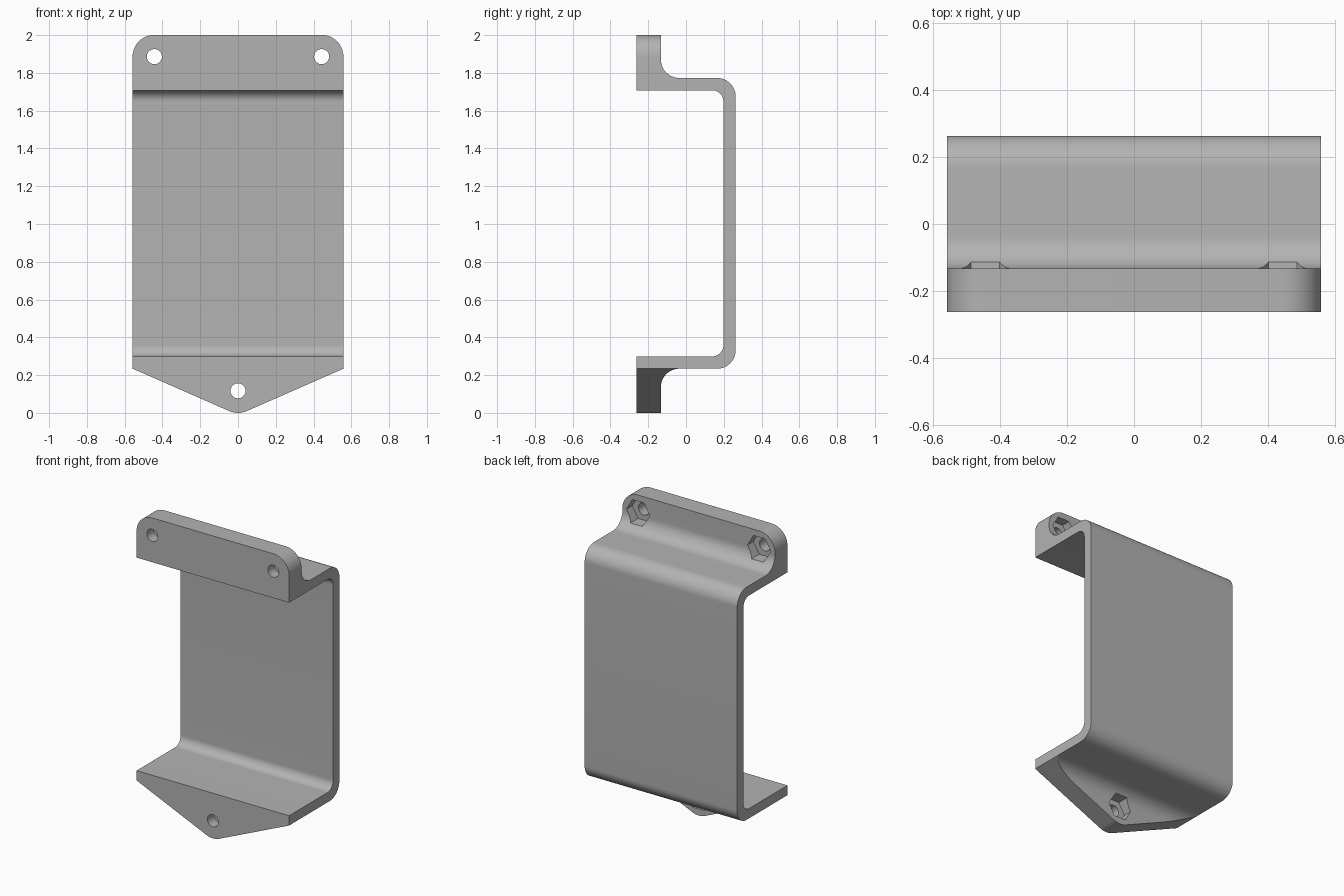
import bpy, bmesh
from math import cos, sin, radians
from mathutils import Vector

cube = bpy.data.objects.get("Cube")
if cube:
    bpy.data.objects.remove(cube, do_unlink=True)

HALF_W = 0.558           # half width of the bracket
FRONT, FACE, BACK = -0.263, -0.133, 0.263
MID = 1.0035             # height of the symmetry plane of the bent strap
BEND, INNER = 0.098, 0.06
PLATE = 0.065            # strap thickness
HOLES = [(-0.443, 1.886), (0.443, 1.886), (0, 0.117)]

grey = bpy.data.materials.new("plain_grey")
grey.use_nodes = True
grey.diffuse_color = (0.45, 0.45, 0.45, 1)
grey.node_tree.nodes["Principled BSDF"].inputs["Base Color"].default_value = grey.diffuse_color


def arc(cx, cy, r, start, end, n=16):
    angles = [radians(start + (end - start) * i / n) for i in range(n + 1)]
    return [(cx + r * cos(a), cy + r * sin(a)) for a in angles]


def prism(name, points, axis, lo, hi):
    """Extrude a (y, z) outline along x, or an (x, z) outline along y."""
    place = (lambda p, d: (d, *p)) if axis == "x" else (lambda p, d: (p[0], d, p[1]))
    direction = Vector((1, 0, 0)) if axis == "x" else Vector((0, 1, 0))
    bm = bmesh.new()
    base = bm.faces.new([bm.verts.new(place(p, lo)) for p in points])
    new = bmesh.ops.extrude_face_region(bm, geom=[base])["geom"]
    bmesh.ops.translate(bm, vec=direction * (hi - lo),
                        verts=[v for v in new if isinstance(v, bmesh.types.BMVert)])
    bmesh.ops.recalc_face_normals(bm, faces=bm.faces)
    mesh = bpy.data.meshes.new(name)
    bm.to_mesh(mesh)
    bm.free()
    obj = bpy.data.objects.new(name, mesh)
    mesh.materials.append(grey)
    bpy.context.collection.objects.link(obj)
    return obj


def apply_boolean(target, cutter, operation):
    bpy.context.view_layer.objects.active = target
    mod = target.modifiers.new("cut", "BOOLEAN")
    mod.operation, mod.solver, mod.object = operation, "EXACT", cutter
    bpy.ops.object.modifier_apply(modifier=mod.name)
    bpy.data.objects.remove(cutter, do_unlink=True)


# Bent strap: upper half of the side profile, mirrored for the lower half
top = 1.773
under = top - PLATE
inside = BACK - PLATE
upper = [(FRONT, under), (FRONT, 2.1), (FACE, 2.1)]
upper += arc(FACE + BEND, top + BEND, BEND, 180, 270)
upper += arc(BACK - BEND, top - BEND, BEND, 90, 0)
inner = arc(inside - INNER, under - INNER, INNER, 0, 90)
flip = lambda pts: [(y, 2 * MID - z) for y, z in reversed(pts)]
bracket = prism("bracket", upper + flip(upper) + flip(inner) + inner, "x", -0.7, 0.7)

# Front outline: rounded top corners and a pointed lower tab
cx, cz = HOLES[1]
tip_z = HOLES[2][1]
outline = [(HALF_W, 2 * MID - top)] + arc(cx, cz, HALF_W - cx, 0, 90)
outline += arc(-cx, cz, HALF_W - cx, 90, 180) + [(-HALF_W, 2 * MID - top)]
outline += arc(0, tip_z, tip_z, -113.7, -66.3)
apply_boolean(bracket, prism("outline_cutter", outline, "y", -0.4, 0.4), "INTERSECT")

# Screw holes with hexagonal nut pockets at the back of each flange
for x, z in HOLES:
    hole = arc(x, z, 0.04, 0, 360, 32)[:-1]
    pocket = arc(x, z, 0.085, 0, 360, 6)[:-1]
    apply_boolean(bracket, prism("hole_cutter", hole, "y", -0.4, 0.0), "DIFFERENCE")
    apply_boolean(bracket, prism("pocket_cutter", pocket, "y", FACE - 0.06, 0.0), "DIFFERENCE")

# Smooth bends with crisp edges
bpy.ops.object.select_all(action="DESELECT")
bracket.select_set(True)
bpy.context.view_layer.objects.active = bracket
bpy.ops.object.shade_smooth_by_angle(angle=radians(20))
